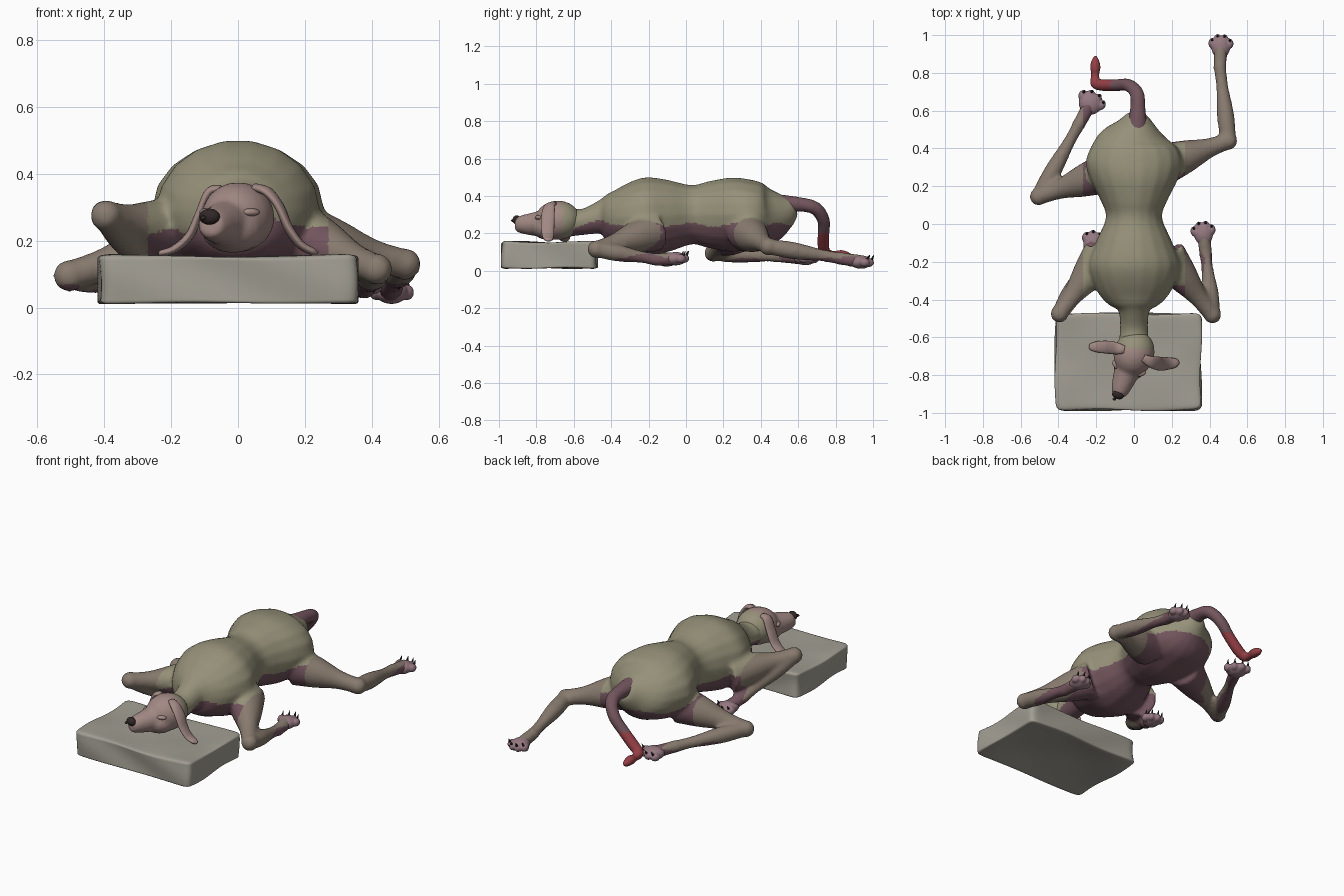
import bpy, bmesh, math
from mathutils import Vector, Matrix

if "Cube" in bpy.data.objects:
    bpy.data.objects.remove(bpy.data.objects["Cube"])

def mat(name, c):
    m = bpy.data.materials.new(name)
    m.diffuse_color = (*c, 1)
    m.use_nodes = True
    m.node_tree.nodes["Principled BSDF"].inputs["Base Color"].default_value = m.diffuse_color
    return m

OLIVE = mat("olive_coat", (0.30, 0.28, 0.19))
PURPLE = mat("purple_underside", (0.17, 0.09, 0.11))
PINK = mat("pink_face", (0.36, 0.25, 0.23))
LEG = mat("leg_coat", (0.25, 0.20, 0.16))
RED = mat("red_tail", (0.30, 0.05, 0.06))
DARK = mat("dark_nose", (0.03, 0.02, 0.02))
CLOTH = mat("cushion_cloth", (0.36, 0.34, 0.29))
PAD = mat("paw_pads", (0.30, 0.19, 0.22))

def tube(bm, pts, n=18, sub=6):
    """Elliptical tube through points (x, y, z, side radius, up radius)."""
    P = [Vector(p) for p in pts]
    P = [2 * P[0] - P[1]] + P + [2 * P[-1] - P[-2]]
    S = []
    for i in range(1, len(P) - 2):
        a, b, c, d = P[i - 1:i + 3]
        for k in range(sub):
            t = k / sub
            S.append(0.5 * (2 * b + (c - a) * t + (2 * a - 5 * b + 4 * c - d) * t * t
                            + (3 * b - a - 3 * c + d) * t ** 3))
    S.append(P[-2])
    rings = []
    for i, s in enumerate(S):
        t = (S[min(i + 1, len(S) - 1)] - S[max(i - 1, 0)])[:3]
        t = Vector(t).normalized()
        side = t.cross(Vector((0, 0, 1))).normalized()
        up = side.cross(t)
        o = Vector(s[:3])
        rings.append([bm.verts.new(o + side * max(s[3], .003) * math.cos(2 * math.pi * j / n)
                                   + up * max(s[4], .003) * math.sin(2 * math.pi * j / n)) for j in range(n)])
    for r, q in zip(rings, rings[1:]):
        for j in range(n):
            bm.faces.new((r[j], r[(j + 1) % n], q[(j + 1) % n], q[j]))
    bm.faces.new(rings[0][::-1])
    bm.faces.new(rings[-1])

def ball(bm, c, r, yaw=0):
    r = r if isinstance(r, tuple) else (r, r, r)
    M = Matrix.Translation(c) @ Matrix.Rotation(yaw, 4, 'Z') @ Matrix.Diagonal((*r, 1))
    bmesh.ops.create_uvsphere(bm, u_segments=20, v_segments=12, radius=1, matrix=M)

def finish(name, bm, m, voxel=None, paint=None, smooth=6):
    """Turn a bmesh into an object; with voxel, blend its parts into one skin."""
    bmesh.ops.recalc_face_normals(bm, faces=bm.faces)
    me = bpy.data.meshes.new(name)
    bm.to_mesh(me)
    bm.free()
    ob = bpy.data.objects.new(name, me)
    bpy.context.collection.objects.link(ob)
    if voxel:
        r = ob.modifiers.new("blend", 'REMESH')
        r.mode, r.voxel_size = 'VOXEL', voxel
        s = ob.modifiers.new("soften", 'SMOOTH')
        s.factor, s.iterations = 0.5, smooth
        dg = bpy.context.evaluated_depsgraph_get()
        ob.data = bpy.data.meshes.new_from_object(ob.evaluated_get(dg))
        ob.modifiers.clear()
    ob.data.materials.clear()
    for k in (m if isinstance(m, list) else [m]):
        ob.data.materials.append(k)
    for p in ob.data.polygons:
        p.use_smooth = True
        p.material_index = paint(p.center) if paint else 0
    return ob

# torso and neck: one tube with deep chest, pinched waist and broad hips
bm = bmesh.new()
tube(bm, [(0, -.46, .29, .05, .06), (0, -.43, .29, .13, .12), (0, -.35, .285, .20, .165),
          (0, -.22, .29, .245, .21), (0, -.10, .295, .205, .195), (0, .03, .30, .15, .16),
          (0, .12, .30, .175, .18), (0, .24, .30, .235, .20), (0, .34, .30, .255, .19),
          (0, .44, .30, .205, .16), (.01, .52, .32, .11, .105), (.015, .58, .345, .05, .05)])
tube(bm, [(0, -.36, .31, .12, .12), (0, -.47, .28, .08, .085), (0, -.56, .26, .075, .07),
          (0, -.66, .26, .085, .085)])

# legs: (hip, knee, ankle, paw)
LEGS = {
    "front_right": [(.17, -.17, .21), (.415, -.48, .115), (.38, -.16, .06), (.365, -.03, .065)],
    "front_left": [(-.17, -.17, .22), (-.395, -.475, .275), (-.25, -.19, .09), (-.21, -.08, .055)],
    "rear_right": [(.17, .32, .21), (.50, .44, .13), (.455, .83, .065), (.46, .96, .045)],
    "rear_left": [(-.15, .27, .20), (-.505, .145, .095), (-.29, .53, .075), (-.22, .66, .065)],
}
def at(a, b, t, r):
    return (*a.lerp(b, t), r, r)

for name, joints in LEGS.items():
    hip, knee, ankle, paw = map(Vector, joints)
    tube(bm, [at(hip, knee, 0, .11), at(hip, knee, .35, .085), at(hip, knee, .7, .052), at(hip, knee, 1, .044)])
    ball(bm, knee, .048)
    tube(bm, [at(knee, ankle, 0, .042), at(knee, ankle, .35, .046), at(knee, ankle, .75, .032), at(knee, ankle, 1, .034)])
    ball(bm, ankle, .036)
    tube(bm, [at(ankle, paw, 0, .034), at(ankle, paw, .6, .036), at(ankle, paw, .9, .035)])

def coat(c):
    wave = .03 * math.sin(c.x * 11 + 1) * math.cos(c.y * 14)
    if abs(c.x) > .27:
        return 2 if c.z > .07 + wave else 1
    return 1 if c.z < .24 + wave else 0
finish("body_and_legs", bm, [OLIVE, PURPLE, LEG], .012, coat)

# paws with four toes, and claws curling upward
for name, (_, _, ankle, paw) in LEGS.items():
    d = Vector(paw) - Vector(ankle)
    d.z *= .4
    d.normalize()
    s = d.cross(Vector((0, 0, 1))).normalized()
    yaw = math.atan2(-d.x, d.y)
    wide = 1.25 if name == "rear_left" else 1
    bm, bc = bmesh.new(), bmesh.new()
    o = Vector(paw)
    ball(bm, o - d * .025, (.05 * wide, .06, .036), yaw)
    for k, f in ((-.047, -.004), (-.018, .018), (.018, .018), (.047, -.004)):
        t = o + s * k * wide + d * f
        ball(bm, t, (.020, .028, .024), yaw)
        axis = (d * .5 + Vector((0, 0, 1))).normalized()
        c = t + d * .012 + Vector((0, 0, .012)) + axis * .014
        bmesh.ops.create_cone(bc, segments=8, radius1=.009, radius2=.001, depth=.035, cap_ends=True,
                              matrix=Matrix.Translation(c) @ axis.to_track_quat('Z', 'Y').to_matrix().to_4x4())
    finish(name + "_paw", bm, PAD, .007, smooth=3)
    finish(name + "_claws", bc, DARK)

# tail: out, down and curled to the left, with a swollen tip
bm = bmesh.new()
tube(bm, [(.015, .50, .35, .06, .06), (.02, .60, .355, .042, .04), (.015, .69, .335, .038, .036),
          (-.03, .735, .27, .034, .034), (-.09, .735, .20, .032, .032), (-.16, .735, .13, .032, .032),
          (-.205, .745, .095, .028, .028), (-.205, .79, .085, .022, .022), (-.205, .83, .085, .029, .027),
          (-.205, .87, .08, .02, .02), (-.205, .895, .08, .005, .005)])
finish("tail", bm, [PURPLE, RED], .009, lambda c: 1 if c.z < .2 else 0)

# head: skull, cheeks and muzzle turned to the left
bm = bmesh.new()
yaw = -.33
ball(bm, (0, -.685, .27), (.108, .125, .105), yaw)
ball(bm, (-.015, -.73, .235), (.095, .10, .072), yaw)
tube(bm, [(-.01, -.70, .255, .085, .085), (-.045, -.80, .25, .066, .066), (-.072, -.875, .248, .05, .05),
          (-.083, -.908, .25, .036, .038)])
finish("head", bm, [PINK, OLIVE], .010, lambda c: 1 if c.y > -.66 else 0)

# nose, nostrils and closed eyelids
bm = bmesh.new()
ball(bm, (-.085, -.905, .272), (.032, .022, .024), yaw)
for k in (-.016, .016):
    ball(bm, (-.088 + k, -.922 + k * .3, .268), (.009, .008, .007), yaw)
finish("nose", bm, DARK)
bm = bmesh.new()
for x, y, turn in ((.038, -.79, .35), (-.095, -.745, -1.0)):
    ball(bm, (x, y, .285), (.028, .016, .012), turn)
finish("closed_eyelids", bm, PINK)

# long drooping ears spilling onto the cushion
EARS = {
    "left_ear": [(-.05, -.665, .355, .02, .012), (-.085, -.66, .345, .03, .014), (-.115, -.655, .28, .034, .013),
                 (-.145, -.652, .215, .034, .013), (-.19, -.65, .175, .03, .012), (-.23, -.65, .163, .018, .009),
                 (-.238, -.65, .162, .004, .004)],
    "right_ear": [(.05, -.71, .36, .02, .012), (.09, -.73, .345, .03, .014), (.125, -.738, .30, .036, .014),
                  (.15, -.74, .24, .036, .014), (.185, -.738, .19, .032, .013), (.225, -.735, .167, .022, .011),
                  (.24, -.735, .165, .004, .004)],
}
for name, pts in EARS.items():
    bm = bmesh.new()
    tube(bm, pts)
    finish(name, bm, PINK)

# cushion: soft slab with gently wavy faces and a hollowed underside
bm = bmesh.new()
bmesh.ops.create_cube(bm, size=1, matrix=Matrix.Translation((-.03, -.73, .082)) @ Matrix.Diagonal((.77, .51, .145, 1)))
bmesh.ops.subdivide_edges(bm, edges=bm.edges[:], cuts=9, use_grid_fill=True)
for v in bm.verts:
    x, y, z = v.co
    u, w = (x + .03) / .385, (y + .73) / .255
    if z > .15:
        v.co.z += .012 * abs(u * w) - .004
    if z < .015:
        v.co.z += .03 * max(0, 1 - u * u) * max(0, 1 - w * w)
    v.co.x += .006 * math.sin(y * 13 + z * 20)
    v.co.y += .006 * math.sin(x * 11 + z * 25)
    v.co.z += .004 * math.sin(x * 12) * math.cos(y * 15)
cushion = finish("cushion", bm, CLOTH)
soft = cushion.modifiers.new("soft", 'SUBSURF')
soft.levels = soft.render_levels = 2
